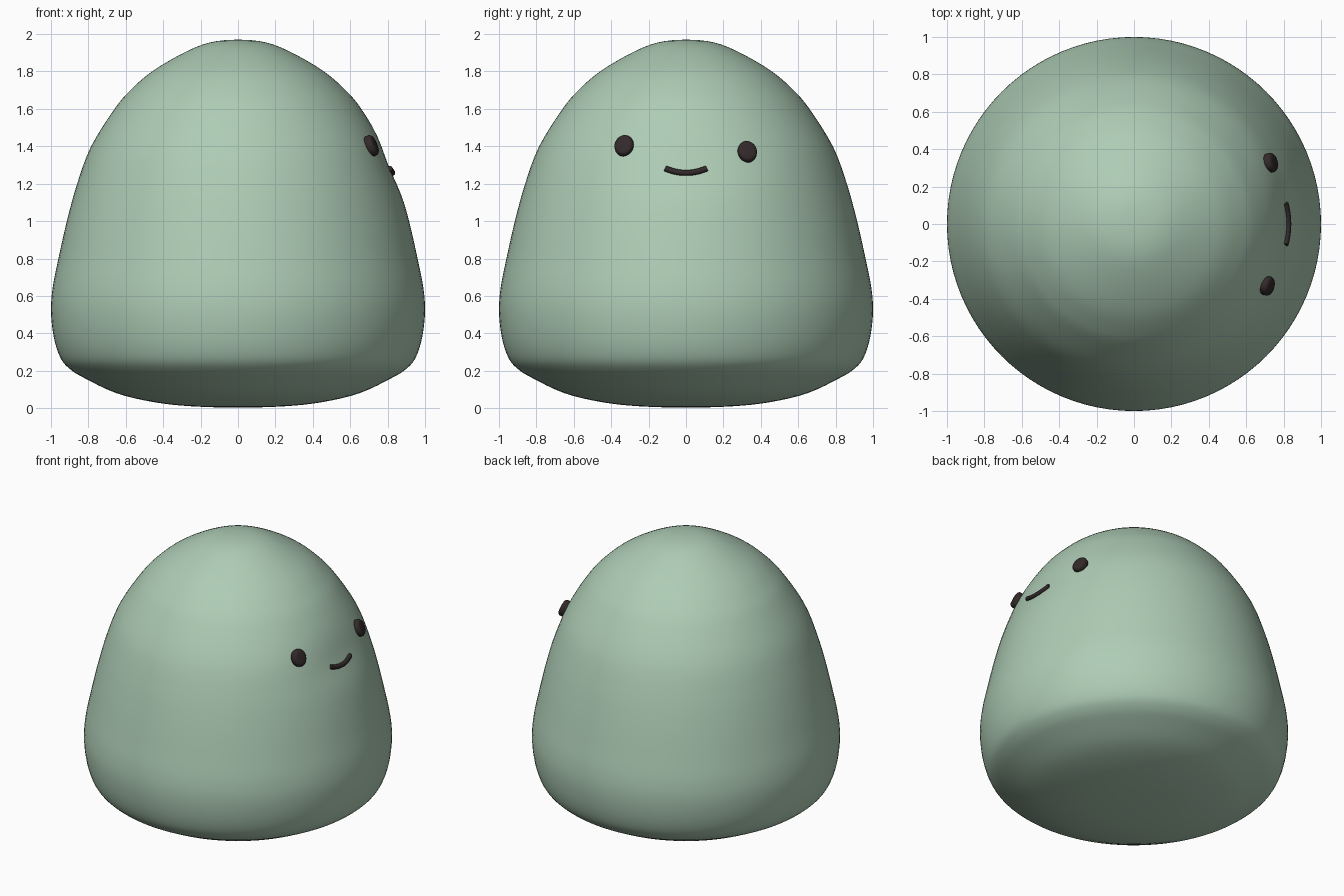
import bpy, bmesh, math
from mathutils import Matrix, Vector

if "Cube" in bpy.data.objects:
    bpy.data.objects.remove(bpy.data.objects["Cube"])


def material(name, rgb):
    m = bpy.data.materials.new(name)
    m.diffuse_color = (*rgb, 1)
    m.use_nodes = True
    m.node_tree.nodes["Principled BSDF"].inputs["Base Color"].default_value = m.diffuse_color
    return m


green = material("soft green", (0.42, 0.60, 0.46))
dark = material("dark brown", (0.032, 0.022, 0.023))

# Body silhouette: (radius, height)
PROFILE = [(0, 0.003), (0.25, 0.01), (0.45, 0.032), (0.65, 0.08), (0.82, 0.16), (0.90, 0.21),
           (0.95, 0.27), (0.985, 0.38), (1.0, 0.52), (0.99, 0.65), (0.96, 0.80), (0.915, 1.0),
           (0.86, 1.2), (0.785, 1.4), (0.66, 1.6), (0.575, 1.7), (0.46, 1.8), (0.29, 1.9),
           (0.15, 1.955), (0, 1.97)]


def smooth_profile(pts, n=4):
    """Catmull-Rom curve through the profile points."""
    p = [Vector(q) for q in pts]
    p = [Vector((-p[1].x, p[1].y))] + p + [Vector((-p[-2].x, p[-2].y))]
    out = []
    for i in range(1, len(p) - 2):
        a, b, c, d = p[i - 1:i + 3]
        for k in range(n):
            t = k / n
            out.append(0.5 * (2 * b + (c - a) * t + (2 * a - 5 * b + 4 * c - d) * t * t
                              + (3 * b - a - 3 * c + d) * t ** 3))
    return out + [p[-2]]


CURVE = smooth_profile(PROFILE)


def radius(z):
    for a, b in zip(CURVE, CURVE[1:]):
        if a.y <= z <= b.y:
            return a.x + (b.x - a.x) * (z - a.y) / (b.y - a.y)
    return 0


def dent(y, z):
    """Shallow hollow pressed into the face side (+x)."""
    return 0.024 * math.exp(-(y / 0.32) ** 2 - ((z - 1.32) / 0.15) ** 2)


def finish(bm, name, mat):
    bmesh.ops.recalc_face_normals(bm, faces=bm.faces)
    for f in bm.faces:
        f.smooth = True
    me = bpy.data.meshes.new(name)
    bm.to_mesh(me)
    bm.free()
    me.materials.append(mat)
    ob = bpy.data.objects.new(name, me)
    bpy.context.collection.objects.link(ob)
    return ob


# Body: lathe the profile, then press in the face
SEG = 96
bm = bmesh.new()
rings = []
for q in CURVE[1:-1]:
    rings.append([bm.verts.new((q.x * math.cos(2 * math.pi * i / SEG),
                                q.x * math.sin(2 * math.pi * i / SEG), q.y)) for i in range(SEG)])
for lo, hi in zip(rings, rings[1:]):
    for i in range(SEG):
        j = (i + 1) % SEG
        bm.faces.new((lo[i], lo[j], hi[j], hi[i]))
for ring, end in ((rings[0], CURVE[0]), (rings[-1], CURVE[-1])):
    tip = bm.verts.new((0, 0, end.y))
    for i in range(SEG):
        bm.faces.new((ring[i], ring[(i + 1) % SEG], tip))
for v in bm.verts:
    if v.co.x > 0:
        v.co.x -= dent(v.co.y, v.co.z) * min(1, v.co.x / 0.4)
finish(bm, "body", green)


# Eyes: rounded oval buttons lying on the surface
def eye(name, y, z):
    bm = bmesh.new()
    bmesh.ops.create_cone(bm, cap_ends=True, segments=32, radius1=0.052, radius2=0.052, depth=0.054)
    rim = [e for e in bm.edges if abs(e.verts[0].co.z - e.verts[1].co.z) < 1e-5]
    bmesh.ops.bevel(bm, geom=rim, offset=0.02, segments=4, profile=0.5, affect='EDGES')
    x = math.sqrt(radius(z) ** 2 - y * y)
    spin = Matrix.Rotation(math.atan2(y, x) * 0.6, 4, 'Z')
    tilt = Matrix.Rotation(math.radians(68), 4, 'Y')
    bm.transform(Matrix.Translation((x, y, z)) @ spin @ tilt @ Matrix.Diagonal((1.12, 1, 1, 1)))
    finish(bm, name, dark)


eye("left_eye", -0.33, 1.402)
eye("right_eye", 0.327, 1.37)

# Mouth: a thin curved tube following the surface
cu = bpy.data.curves.new("mouth", 'CURVE')
cu.dimensions = '3D'
cu.bevel_depth = 0.016
cu.bevel_resolution = 3
cu.use_fill_caps = True
N = 17
sp = cu.splines.new('POLY')
sp.points.add(N - 1)
for i, p in enumerate(sp.points):
    t = 2 * i / (N - 1) - 1
    y, z = 0.11 * t, 1.258 + 0.023 * t * t
    p.co = (math.sqrt(radius(z) ** 2 - y * y) - dent(y, z) + 0.004, y, z, 1)
cu.materials.append(dark)
bpy.context.collection.objects.link(bpy.data.objects.new("mouth", cu))
